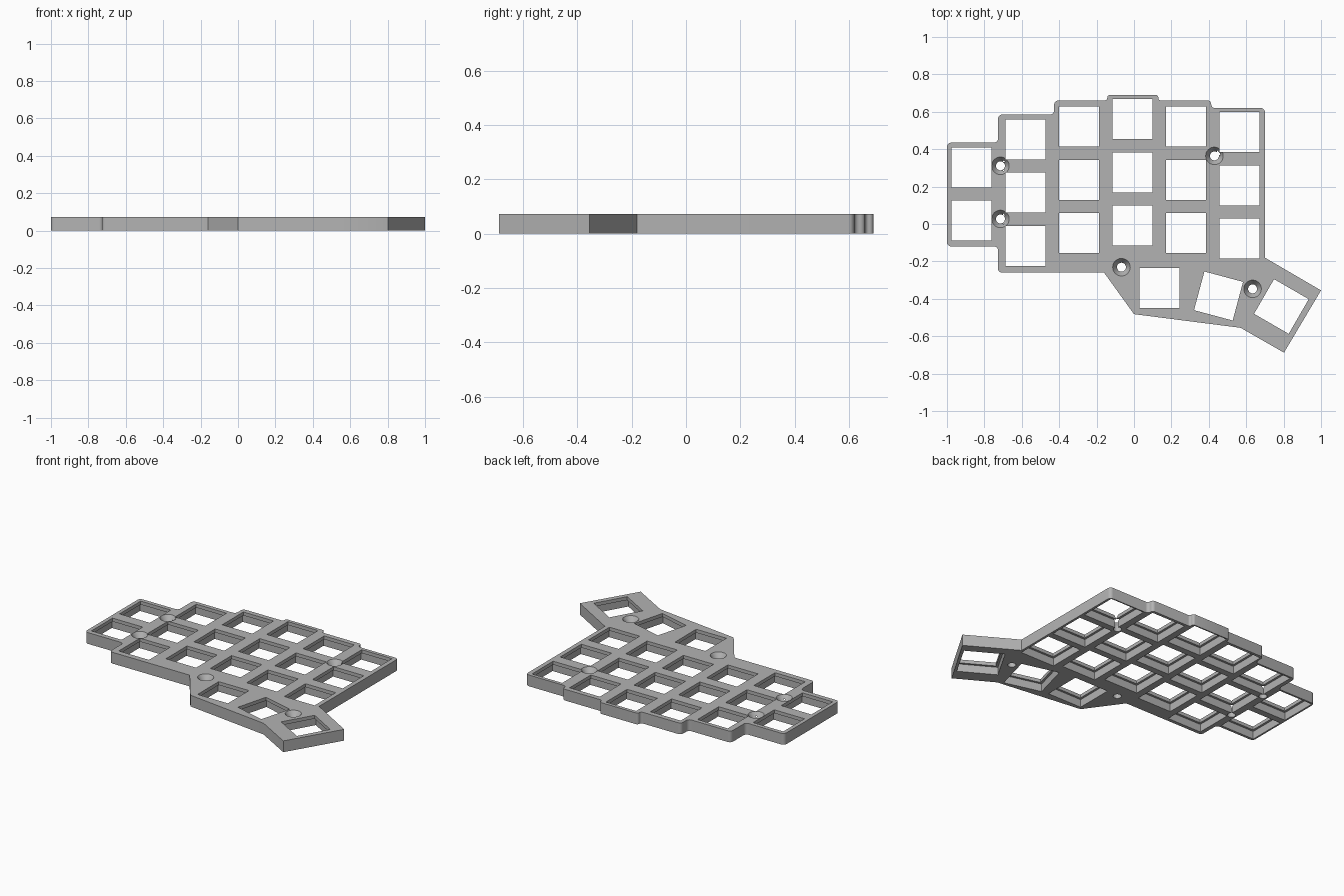
import bpy, bmesh, math
from mathutils import Vector, Matrix

if "Cube" in bpy.data.objects:
    bpy.data.objects.remove(bpy.data.objects["Cube"], do_unlink=True)

THICK = 0.072      # whole plate
LIP = 0.022        # thin top layer that holds each switch
KEY = 0.214        # switch opening
LEDGE = 0.014      # extra clearance under the lip

grey = bpy.data.materials.new("plate grey")
grey.use_nodes = True
colour = (0.45, 0.45, 0.45, 1)
grey.diffuse_color = colour
grey.node_tree.nodes["Principled BSDF"].inputs["Base Color"].default_value = colour


def make_object(name, bm):
    bmesh.ops.recalc_face_normals(bm, faces=bm.faces)
    mesh = bpy.data.meshes.new(name)
    bm.to_mesh(mesh)
    bm.free()
    mesh.materials.append(grey)
    obj = bpy.data.objects.new(name, mesh)
    bpy.context.collection.objects.link(obj)
    return obj


def rounded(points, steps=5):
    """Replace each corner (x, y, radius) by a small curve."""
    out = []
    for i, (x, y, r) in enumerate(points):
        p = Vector((x, y))
        a = Vector(points[i - 1][:2]) - p
        b = Vector(points[(i + 1) % len(points)][:2]) - p
        r = min(r, 0.48 * a.length, 0.48 * b.length)
        if r == 0:
            out.append(p)
            continue
        p0, p1 = p + a.normalized() * r, p + b.normalized() * r
        centre = p0 + p1 - p
        for k in range(steps + 1):
            t = k / steps * math.pi / 2
            out.append(centre + (p0 - centre) * math.cos(t) + (p1 - centre) * math.sin(t))
    return out


def cut(target, cutter):
    """Subtract the cutter from the target, then remove it."""
    mod = target.modifiers.new("cut", "BOOLEAN")
    mod.operation = "DIFFERENCE"
    mod.solver = "EXACT"
    mod.object = cutter
    bpy.context.view_layer.update()
    graph = bpy.context.evaluated_depsgraph_get()
    mesh = bpy.data.meshes.new_from_object(target.evaluated_get(graph))
    target.modifiers.clear()
    target.data = mesh
    bpy.data.objects.remove(cutter, do_unlink=True)


# Plate outline, clockwise from the outer pinky corner
R = 0.022
outline = [
    (-1, 0.435, R), (-0.727, 0.435, R), (-0.727, 0.585, R), (-0.427, 0.585, R),
    (-0.427, 0.66, R), (-0.143, 0.66, R), (-0.143, 0.69, R), (0.13, 0.69, R),
    (0.13, 0.66, R), (0.413, 0.66, R), (0.413, 0.62, R), (0.7, 0.62, R),
    (0.7, -0.18, 0), (1, -0.355, 0), (0.802, -0.688, 0), (0.57, -0.555, 0),
    (0, -0.482, 0), (-0.16, -0.26, 0), (-0.727, -0.26, R), (-0.727, -0.12, R),
    (-1, -0.12, R),
]
bm = bmesh.new()
base = bm.faces.new([bm.verts.new((p.x, p.y, 0)) for p in rounded(outline)])
top = bmesh.ops.extrude_face_region(bm, geom=[base])["geom"]
bmesh.ops.translate(bm, vec=(0, 0, THICK),
                    verts=[v for v in top if isinstance(v, bmesh.types.BMVert)])
plate = make_object("switch_plate", bm)

# Switch positions: staggered finger columns (x, top y, count) and a fanned thumb row
PITCH = 0.2845
columns = [(-0.868, 0.302, 2), (-0.58, 0.452, 3), (-0.295, 0.521, 3),
           (-0.008, 0.561, 3), (0.277, 0.521, 3), (0.564, 0.491, 3)]
keys = [(x, y - PITCH * row, 0) for x, y, count in columns for row in range(count)]
keys += [(0.136, -0.343, 0), (0.452, -0.385, -15), (0.788, -0.441, -30)]


def key_cutter(name, size, low, high):
    bm = bmesh.new()
    for x, y, angle in keys:
        place = (Matrix.Translation((x, y, (low + high) / 2))
                 @ Matrix.Rotation(math.radians(angle), 4, "Z")
                 @ Matrix.Diagonal((size, size, high - low, 1)))
        bmesh.ops.create_cube(bm, size=1, matrix=place)
    return make_object(name, bm)


cut(plate, key_cutter("switch_openings", KEY, -0.1, 0.2))
cut(plate, key_cutter("switch_recesses", KEY + 2 * LEDGE, -0.1, THICK - LIP))

# Countersunk screw holes
screws = [(-0.714, 0.311), (-0.714, 0.027), (-0.067, -0.231), (0.43, 0.364), (0.634, -0.347)]
profile = [(0.024, -0.05), (0.024, THICK - 0.034), (0.047, THICK), (0.047, THICK + 0.05)]
bm = bmesh.new()
SIDES = 32
for x, y in screws:
    rings = [[bm.verts.new((x + r * math.cos(k * math.tau / SIDES),
                            y + r * math.sin(k * math.tau / SIDES), z))
              for k in range(SIDES)] for r, z in profile]
    for low, high in zip(rings, rings[1:]):
        for k in range(SIDES):
            n = (k + 1) % SIDES
            bm.faces.new((low[k], low[n], high[n], high[k]))
    bm.faces.new(rings[0])
    bm.faces.new(rings[-1])
cut(plate, make_object("screw_holes", bm))

# Smooth curved walls, keep edges crisp
bpy.ops.object.select_all(action="DESELECT")
plate.select_set(True)
bpy.context.view_layer.objects.active = plate
bpy.ops.object.shade_smooth_by_angle(angle=math.radians(30))
